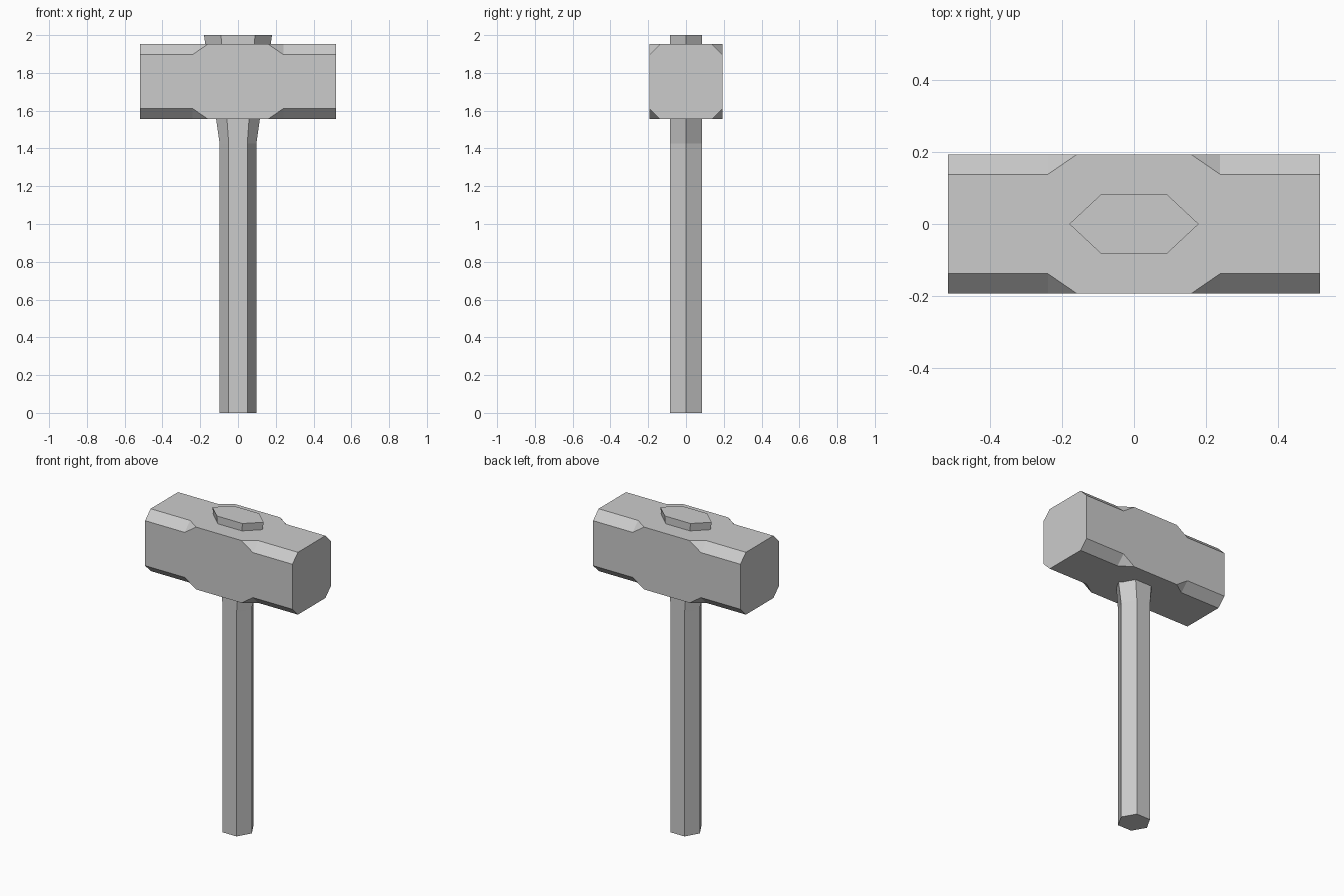
import bpy, bmesh

if "Cube" in bpy.data.objects:
    bpy.data.objects.remove(bpy.data.objects["Cube"])


def loft(name, rings):
    """Skin matching rings of points into a closed, flat-shaded solid."""
    bm = bmesh.new()
    loops = [[bm.verts.new(p) for p in ring] for ring in rings]
    n = len(loops[0])
    for a, b in zip(loops, loops[1:]):
        for i in range(n):
            j = (i + 1) % n
            bm.faces.new((a[i], a[j], b[j], b[i]))
    bm.faces.new(loops[0])
    bm.faces.new(loops[-1])
    bmesh.ops.remove_doubles(bm, verts=bm.verts, dist=0.0005)
    bmesh.ops.recalc_face_normals(bm, faces=bm.faces)
    mesh = bpy.data.meshes.new(name)
    bm.to_mesh(mesh)
    bm.free()
    obj = bpy.data.objects.new(name, mesh)
    bpy.context.collection.objects.link(obj)
    return obj


def head_ring(x, c):
    # rectangle with corners cut by c (c = 0 collapses to a plain rectangle)
    h, zm, hz = 0.193, 1.754, 0.198
    pts = [(h, hz - c), (h - c, hz), (c - h, hz), (-h, hz - c),
           (-h, c - hz), (c - h, -hz), (h - c, -hz), (h, c - hz)]
    return [(x, y, zm + z) for y, z in pts]


def handle_ring(z, rx, inner):
    # hexagon with points facing +x and -x
    d = 0.084
    return [(rx, 0, z), (inner, d, z), (-inner, d, z),
            (-rx, 0, z), (-inner, -d, z), (inner, -d, z)]


# hammer head: chamfered ends, square-edged middle
cut = 0.055
loft("hammer_head", [head_ring(x, c) for x, c in (
    (-0.518, cut), (-0.24, cut), (-0.16, 0),
    (0.16, 0), (0.24, cut), (0.518, cut))])

# handle: straight hexagonal shaft widening through the head
loft("handle", [handle_ring(0, 0.097, 0.049),
                handle_ring(1.425, 0.097, 0.049),
                handle_ring(2.0, 0.18, 0.09)])
